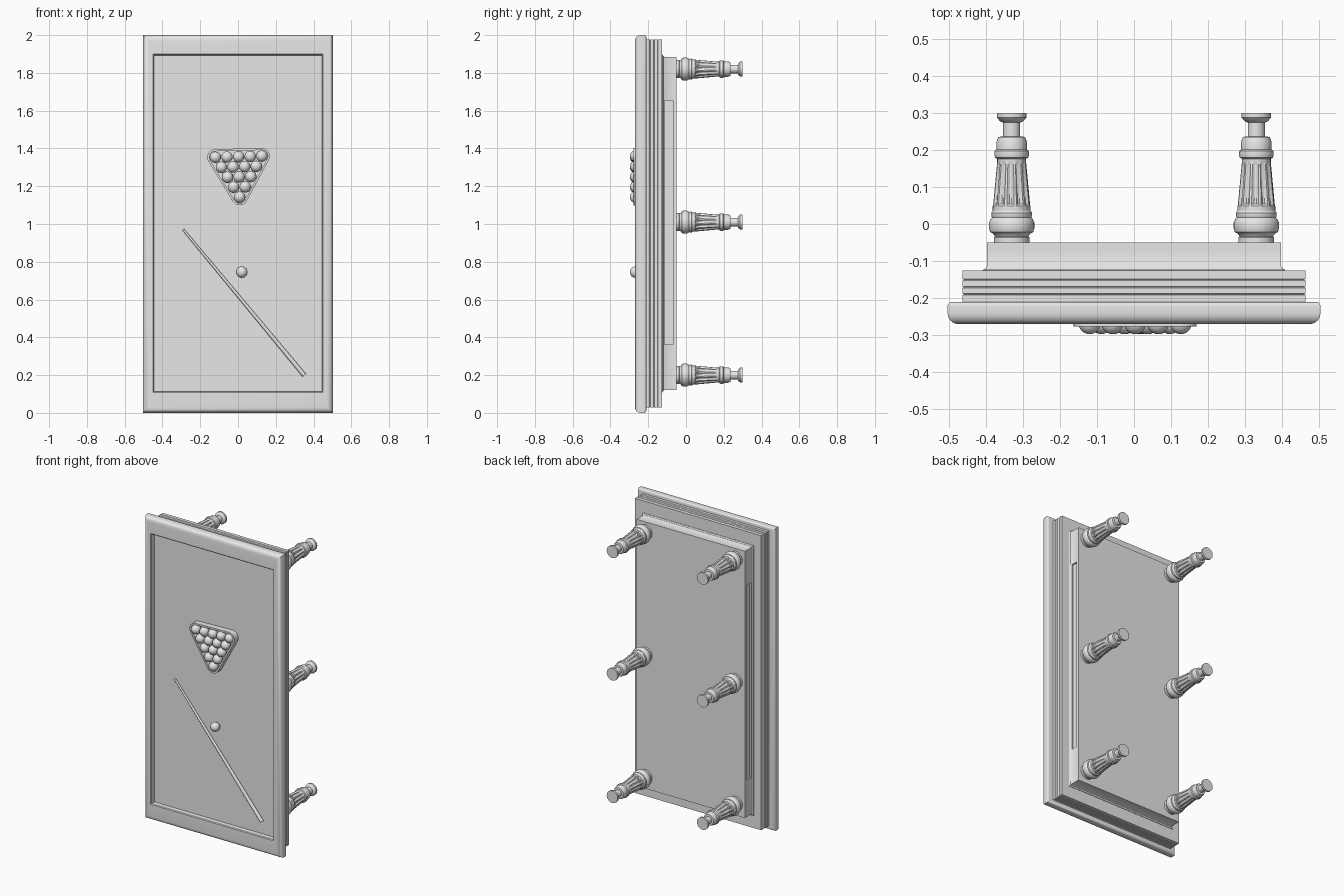
import bpy, bmesh
from math import cos, sin, pi, radians, atan2
from mathutils import Vector, Matrix

if "Cube" in bpy.data.objects:
    bpy.data.objects.remove(bpy.data.objects["Cube"], do_unlink=True)

GREY = (0.8, 0.8, 0.8, 1)
grey = bpy.data.materials.new("plain_grey")
grey.use_nodes = True
grey.diffuse_color = GREY
grey.node_tree.nodes["Principled BSDF"].inputs["Base Color"].default_value = GREY
parts = []


def add_object(name, mesh, location=(0, 0, 0)):
    ob = bpy.data.objects.new(name, mesh)
    ob.location = location
    bpy.context.collection.objects.link(ob)
    parts.append(ob)
    return ob


def to_mesh(name, bm):
    bmesh.ops.recalc_face_normals(bm, faces=bm.faces[:])
    mesh = bpy.data.meshes.new(name)
    bm.to_mesh(mesh)
    bm.free()
    mesh.materials.append(grey)
    return mesh


def skin(rings, closed=False):
    """Join rings of points with quads; cap the ends or close the loop."""
    bm = bmesh.new()
    loops = [[bm.verts.new(p) for p in ring] for ring in rings]
    pairs = list(zip(loops, loops[1:]))
    if closed:
        pairs.append((loops[-1], loops[0]))
    else:
        bm.faces.new(loops[0])
        bm.faces.new(loops[-1])
    n = len(loops[0])
    for a, b in pairs:
        for i in range(n):
            j = (i + 1) % n
            bm.faces.new((a[i], a[j], b[j], b[i]))
    return bm


def rect_ring(hx, hz, y, mid=1.003):
    return [(sx * hx, y, mid + sz * hz) for sx, sz in ((-1, -1), (1, -1), (1, 1), (-1, 1))]


def arc(cx, cy, r, start, end, steps=6):
    return [(cx + r * cos(radians(start + (end - start) * i / steps)),
             cy + r * sin(radians(start + (end - start) * i / steps))) for i in range(steps + 1)]


# Rail frame: rounded outer edge, eased inner edge
HALF_X, HALF_Z = 0.503, 1.0
outline = arc(HALF_X - 0.012, -0.222, 0.012, 90, 0) + arc(HALF_X - 0.03, -0.24, 0.03, 0, -90)
rings = [rect_ring(x, x - HALF_X + HALF_Z, y, 1.0) for x, y in outline]
rings += [rect_ring(0.45, 0.896, -0.27), rect_ring(0.445, 0.891, -0.266),
          rect_ring(0.443, 0.889, -0.23), rect_ring(0.443, 0.889, -0.21)]
add_object("rail_frame", to_mesh("rail_frame", skin(rings, closed=True)))

# Playing bed
add_object("playing_bed", to_mesh("playing_bed", skin(
    [rect_ring(0.455, 0.9, -0.238), rect_ring(0.455, 0.9, -0.212)])))

# Grooved body below the rails
rings = [rect_ring(0.462, 0.974, -0.215)]
for y in (-0.19, -0.17, -0.15):
    rings += [rect_ring(0.462, 0.974, y - 0.002), rect_ring(0.459, 0.971, y),
              rect_ring(0.462, 0.974, y + 0.002)]
rings.append(rect_ring(0.462, 0.974, -0.126))
add_object("stepped_body", to_mesh("stepped_body", skin(rings)))

# Lower cabinet with a cove and a long recessed panel in each side
bm = skin([rect_ring(0.41, 0.896, -0.13), rect_ring(0.408, 0.894, -0.124),
           rect_ring(0.4, 0.886, -0.12), rect_ring(0.396, 0.882, -0.113),
           rect_ring(0.396, 0.882, -0.07), rect_ring(0.396, 0.882, -0.05)])
for z in (0.363, 1.653):
    bmesh.ops.bisect_plane(bm, geom=bm.verts[:] + bm.edges[:] + bm.faces[:],
                           plane_co=(0, 0, z), plane_no=(0, 0, 1))
panels = []
for f in bm.faces:
    c = f.calc_center_median()
    if abs(c.x) > 0.39 and -0.11 < c.y < -0.08 and 0.5 < c.z < 1.5:
        panels.append(f)
for f in bmesh.ops.extrude_discrete_faces(bm, faces=panels)["faces"]:
    side = 1 if f.calc_center_median().x > 0 else -1
    bmesh.ops.translate(bm, verts=f.verts[:], vec=(-0.01 * side, 0, 0))
add_object("lower_cabinet", to_mesh("lower_cabinet", bm))

# Turned leg: radius, distance along the leg, flute depth
SEGMENTS = 48
leg_profile = [
    (0.048, -0.055, 0), (0.048, -0.036, 0), (0.045, -0.034, 0), (0.05, -0.026, 0),
    (0.058, -0.022, 0), (0.061, -0.012, 0), (0.061, 0.004, 0), (0.057, 0.013, 0),
    (0.053, 0.017, 0), (0.055, 0.022, 0), (0.055, 0.03, 0), (0.051, 0.036, 0),
    (0.051, 0.048, 0), (0.05, 0.054, 0.006), (0.04, 0.16, 0.005), (0.039, 0.166, 0),
    (0.039, 0.176, 0), (0.045, 0.179, 0), (0.047, 0.187, 0), (0.046, 0.197, 0),
    (0.041, 0.201, 0), (0.041, 0.222, 0), (0.036, 0.235, 0), (0.023, 0.236, 0),
    (0.023, 0.274, 0), (0.03, 0.276, 0), (0.04, 0.287, 0), (0.04, 0.3, 0)]
rings = []
for r, y, depth in leg_profile:
    ring = []
    for i in range(SEGMENTS):
        a = 2 * pi * i / SEGMENTS
        rr = r - (depth if i % 4 < 2 else 0)
        ring.append((rr * cos(a), y, rr * sin(a)))
    rings.append(ring)
leg_mesh = to_mesh("leg", skin(rings))
for row, z in (("lower", 0.2), ("middle", 1.01), ("upper", 1.82)):
    for side, x in (("left", 0.33), ("right", -0.33)):
        add_object(f"{row}_{side}_leg", leg_mesh, (x, 0, z))

# Balls: five-row triangle and a lone ball
bm = bmesh.new()
bmesh.ops.create_uvsphere(bm, u_segments=24, v_segments=14, radius=0.03)
ball_mesh = to_mesh("ball", bm)
STEP = 0.0615
TILT = Matrix.Rotation(radians(-1.5), 4, 'Y')
RACK_CENTRE = Vector((0.005, -0.267, 1.285))


def in_rack(x, z):
    return RACK_CENTRE + TILT @ Vector((x, 0, z))


for row in range(5):
    for k in range(row + 1):
        add_object(f"ball_{row + 1}_{k + 1}", ball_mesh,
                   in_rack((k - row / 2) * STEP, (row - 2.67) * STEP * 0.87))
add_object("striking_ball", ball_mesh, (0.02, -0.267, 0.745))

# Rounded triangular rack around the balls
corners = [(0, -2.67 * STEP * 0.87, 210), (2 * STEP, 1.33 * STEP * 0.87, -30),
           (-2 * STEP, 1.33 * STEP * 0.87, 90)]


def rack_ring(offset, y):
    points = [p for x, z, start in corners for p in arc(x, z, offset, start, start + 120, 8)]
    return [in_rack(x, z) + Vector((0, y - RACK_CENTRE.y, 0)) for x, z in points]


rack = skin([rack_ring(0.032, -0.237), rack_ring(0.032, -0.277),
             rack_ring(0.043, -0.277), rack_ring(0.043, -0.237)], closed=True)
add_object("ball_rack", to_mesh("ball_rack", rack))

# Tapered cue lying on the bed
tip, butt = Vector((-0.29, -0.245, 0.97)), Vector((0.35, -0.25, 0.2))
bm = bmesh.new()
bmesh.ops.create_cone(bm, cap_ends=True, segments=16, radius1=0.006, radius2=0.012,
                      depth=(butt - tip).length)
cue = add_object("cue_stick", to_mesh("cue_stick", bm), (tip + butt) / 2)
cue.rotation_euler = (butt - tip).to_track_quat('Z', 'Y').to_euler()

# Smooth shading with crisp edges
bpy.ops.object.select_all(action='DESELECT')
for ob in parts:
    ob.select_set(True)
bpy.context.view_layer.objects.active = parts[0]
bpy.ops.object.shade_smooth_by_angle(angle=radians(32))
